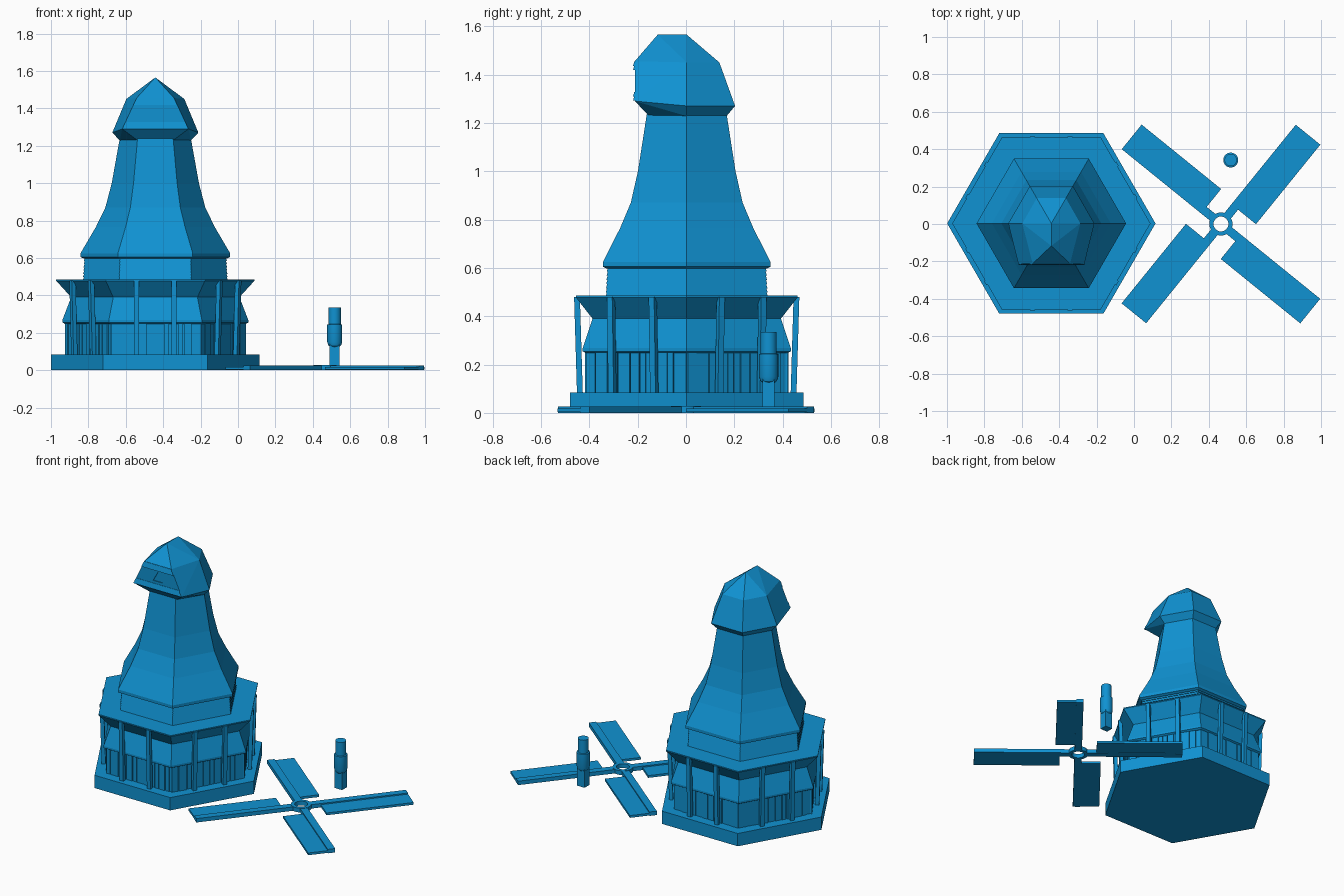
import bpy, bmesh, math, random
from mathutils import Matrix, Vector

if "Cube" in bpy.data.objects:
    bpy.data.objects.remove(bpy.data.objects["Cube"])

random.seed(4)
blue = bpy.data.materials.new("blue")
blue.diffuse_color = (0.005, 0.288, 0.645, 1)
blue.use_nodes = True
blue.node_tree.nodes["Principled BSDF"].inputs["Base Color"].default_value = blue.diffuse_color
TOWER = Matrix.Translation((-0.442, 0.003, 0))
HUB = Matrix.Translation((0.465, 0, 0))


def finish(name, bm):
    bmesh.ops.recalc_face_normals(bm, faces=bm.faces)
    me = bpy.data.meshes.new(name)
    bm.to_mesh(me)
    bm.free()
    me.materials.append(blue)
    ob = bpy.data.objects.new(name, me)
    bpy.context.collection.objects.link(ob)
    return ob


def lathe(name, profile, n, place, closed=False):
    """Turn (radius, z) points around z with n sides; closed makes a ring."""
    bm = bmesh.new()
    rings = [[bm.verts.new(place @ Vector((r * math.cos(2 * math.pi * i / n),
                                           r * math.sin(2 * math.pi * i / n), z)))
              for i in range(n)] for r, z in profile]
    pairs = list(zip(rings, rings[1:]))
    if closed:
        pairs.append((rings[-1], rings[0]))
    for a, b in pairs:
        for i in range(n):
            j = (i + 1) % n
            bm.faces.new((a[i], a[j], b[j], b[i]))
    if not closed:
        bm.faces.new(rings[0])
        bm.faces.new(rings[-1])
    return finish(name, bm)


def add_box(bm, lo, hi, place, lean=0):
    """Box between two corners; lean pushes the top outwards along -y."""
    vs = bmesh.ops.create_cube(bm, size=1)["verts"]
    for v in vs:
        p = Vector([lo[k] + (v.co[k] + 0.5) * (hi[k] - lo[k]) for k in range(3)])
        if v.co.z > 0:
            p.y -= lean
        v.co = place @ p


def side(k):
    return TOWER @ Matrix.Rotation(k * math.pi / 3, 4, 'Z')


# stone base, ground floor, sloping skirt and gallery
lathe("base", [(0.557, 0), (0.557, 0.085)], 6, TOWER)
lathe("ground_floor", [(0.474, 0.08), (0.474, 0.255)], 6, TOWER)
lathe("skirt_and_gallery", [(0.484, 0.248), (0.497, 0.255), (0.497, 0.268),
                            (0.45, 0.39), (0.53, 0.478), (0.53, 0.485)], 6, TOWER)

# vertical planks on the ground floor
bm = bmesh.new()
for k in range(6):
    x = -0.24
    while x < 0.2:
        w = random.choice((0.03, 0.045, 0.06))
        x2 = min(x + w, 0.24)
        add_box(bm, (x + 0.002, -0.415 - random.uniform(0, 0.007), 0.085),
                (x2 - 0.002, -0.405, 0.252), side(k))
        x = x2
finish("wall_planks", bm)

# leaning gallery posts, two to a side
bm = bmesh.new()
for k in range(6):
    for x in (-0.1, 0.1):
        add_box(bm, (x - 0.013, -0.454, 0.08), (x + 0.013, -0.43, 0.48), side(k), 0.012)
finish("gallery_posts", bm)

# overlapping boards above the gallery
boards = []
for i in range(7):
    z = 0.48 + i * 0.0175
    boards += [(0.388 - i * 0.001, z), (0.382 - i * 0.001, z + 0.0175)]
lathe("board_band", boards, 6, TOWER)

# tapering tower
lathe("tower", [(0.384, 0.598), (0.4, 0.605), (0.4, 0.625), (0.318, 0.765),
                (0.267, 0.87), (0.233, 1.0), (0.19, 1.24)], 6, TOWER)

# cap with a forward gable
pts = [(0, -0.12, 1.565), (0, 0.0, 1.565)]
for s in (-1, 1):
    pts += [(s * 0.23, 0, 1.27), (s * 0.115, 0.2, 1.27),
            (s * 0.155, 0, 1.45), (s * 0.078, 0.135, 1.45),
            (s * 0.19, 0, 1.228), (s * 0.095, 0.165, 1.228), (s * 0.095, -0.155, 1.228),
            (s * 0.1, -0.215, 1.455), (s * 0.177, -0.215, 1.29)]
bm = bmesh.new()
for p in pts:
    bm.verts.new(TOWER @ Vector(p))
bmesh.ops.convex_hull(bm, input=bm.verts)
bmesh.ops.dissolve_limit(bm, angle_limit=0.02, verts=bm.verts, edges=bm.edges)
cap = finish("cap", bm)

# horizontal boards on the gable front
bm = bmesh.new()
for i in range(9):
    z0, z1 = 1.292 + i * 0.018, 1.292 + (i + 1) * 0.018
    w0, w1 = [0.177 - (z - 1.29) * 0.467 for z in (z0, z1)]
    vs = [[bm.verts.new(TOWER @ Vector(p)) for p in
           ((-w0, y0, z0), (w0, y0, z0), (w1, y1, z1), (-w1, y1, z1))]
          for y0, y1 in ((-0.222, -0.217), (-0.21, -0.21))]
    bm.faces.new(vs[0])
    bm.faces.new(vs[1])
    for a in range(4):
        b = (a + 1) % 4
        bm.faces.new((vs[0][a], vs[0][b], vs[1][b], vs[1][a]))
gable = finish("gable_boards", bm)

# triangular shaft opening cut into the gable
bm = bmesh.new()
tri = [[bm.verts.new(TOWER @ Vector((x, y, z))) for x, z in
        ((-0.035, 1.345), (0.035, 1.345), (0, 1.407))] for y in (-0.3, -0.16)]
bm.faces.new(tri[0])
bm.faces.new(tri[1])
for a in range(3):
    b = (a + 1) % 3
    bm.faces.new((tri[0][a], tri[0][b], tri[1][b], tri[1][a]))
cutter = finish("opening_cutter", bm)
cutter.hide_render = True
for ob in (cap, gable):
    mod = ob.modifiers.new("opening", 'BOOLEAN')
    mod.operation = 'DIFFERENCE'
    mod.solver = 'EXACT'
    mod.object = cutter

# loose sail cross lying on the ground: hub ring, four spars, four sails
lathe("sail_hub", [(0.062, 0), (0.062, 0.028), (0.04, 0.028), (0.04, 0)], 24, HUB, True)
spars, sails = bmesh.new(), bmesh.new()
for k in range(4):
    turn = HUB @ Matrix.Rotation(math.radians(51 + 90 * k), 4, 'Z')
    add_box(spars, (0.055, -0.023, 0), (0.664, 0.023, 0.026), turn)
    add_box(sails, (0.117, -0.146, 0.003), (0.664, -0.02, 0.018), turn)
finish("sail_spars", spars)
finish("sail_panels", sails)

# loose sail shaft standing upright
SHAFT = Matrix.Translation((0.517, 0.342, 0))
shaft = lathe("shaft", [(0.022, 0.122), (0.034, 0.132), (0.04, 0.15), (0.04, 0.243),
                        (0.033, 0.246), (0.033, 0.335)], 20, SHAFT)
bm = bmesh.new()
add_box(bm, (-0.027, -0.025, 0.02), (0.027, 0.025, 0.14), SHAFT)
finish("shaft_peg", bm)
for ob in (shaft, bpy.data.objects["sail_hub"]):
    bpy.context.view_layer.objects.active = ob
    ob.select_set(True)
bpy.ops.object.shade_smooth_by_angle(angle=math.radians(30))
